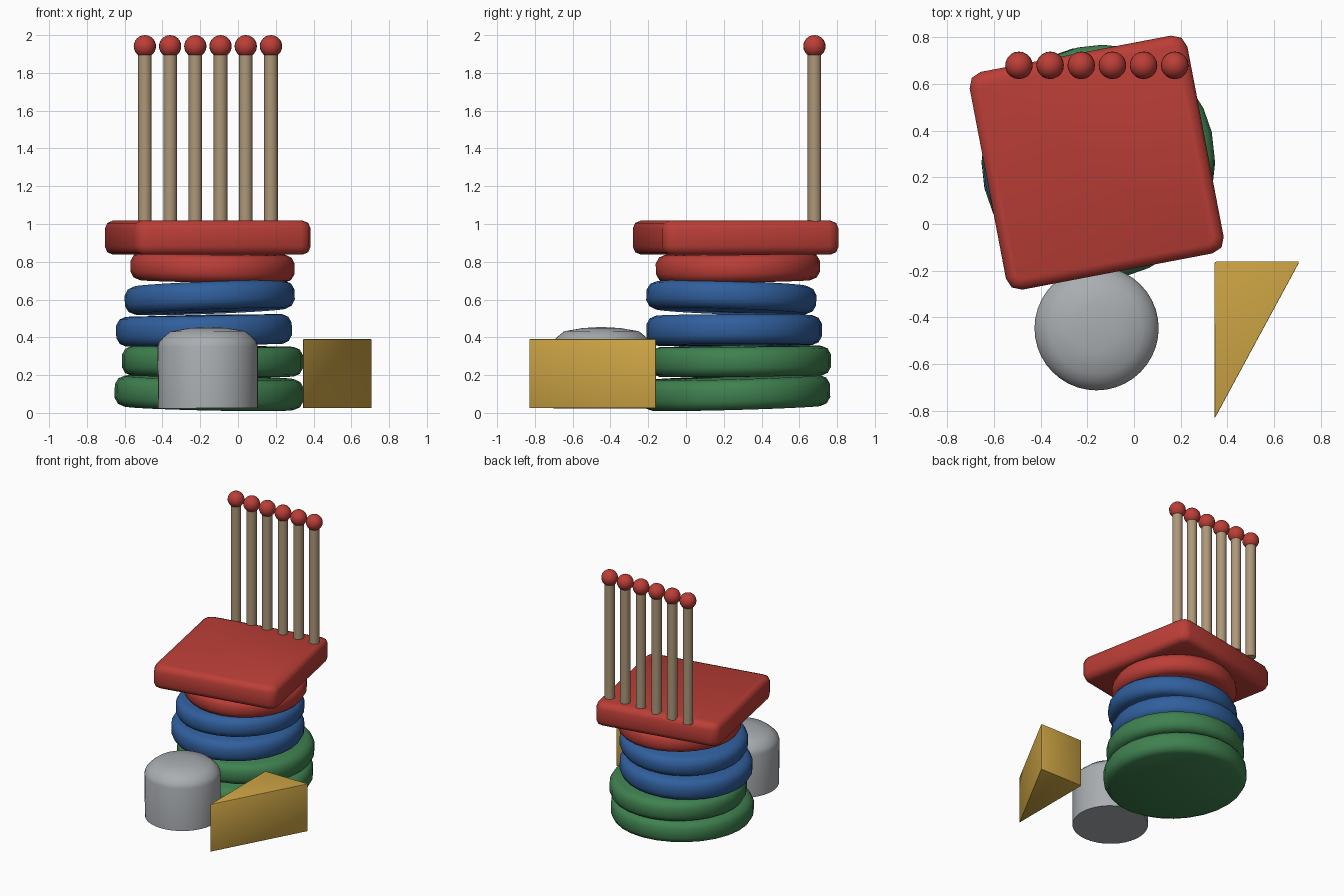
import bpy, bmesh, math
from mathutils import Matrix, Vector

if "Cube" in bpy.data.objects:
    bpy.data.objects.remove(bpy.data.objects["Cube"], do_unlink=True)


def material(name, rgb):
    m = bpy.data.materials.new(name)
    m.use_nodes = True
    m.diffuse_color = (*rgb, 1)
    m.node_tree.nodes["Principled BSDF"].inputs["Base Color"].default_value = (*rgb, 1)
    return m


RED = material("red paint", (0.50, 0.048, 0.038))
BLUE = material("blue fabric", (0.03, 0.115, 0.34))
GREEN = material("green fabric", (0.05, 0.22, 0.08))
WOOD = material("pale wood", (0.42, 0.31, 0.19))
GOLD = material("golden yellow", (0.62, 0.38, 0.06))
GREY = material("light grey", (0.40, 0.42, 0.44))


def finish(name, bm, mat, loc=(0, 0, 0), rot=(0, 0, 0), angle=40):
    """Turn a bmesh into a smooth-shaded object; rot is in degrees."""
    bmesh.ops.recalc_face_normals(bm, faces=bm.faces)
    mesh = bpy.data.meshes.new(name)
    bm.to_mesh(mesh)
    bm.free()
    mesh.materials.append(mat)
    mesh.shade_smooth()
    mesh.set_sharp_from_angle(angle=math.radians(angle))
    ob = bpy.data.objects.new(name, mesh)
    ob.location = loc
    ob.rotation_euler = [math.radians(a) for a in rot]
    bpy.context.collection.objects.link(ob)
    return ob


def lathe(profile, steps):
    """Spin (radius, z) points about the z axis."""
    bm = bmesh.new()
    verts = [bm.verts.new((r, 0, z)) for r, z in profile]
    edges = [bm.edges.new(pair) for pair in zip(verts, verts[1:])]
    bmesh.ops.spin(bm, geom=verts + edges, axis=(0, 0, 1), cent=(0, 0, 0),
                   angle=math.tau, steps=steps)
    bmesh.ops.remove_doubles(bm, verts=bm.verts, dist=0.0005)
    return bm


def prism(outline, z0, z1, corner, rim, corner_segs, rim_segs):
    """Extrude an outline, round its upright edges, then its rims."""
    bm = bmesh.new()
    face = bm.faces.new([bm.verts.new((x, y, z0)) for x, y in outline])
    top = bmesh.ops.extrude_face_region(bm, geom=[face])["geom"]
    lifted = [v for v in top if isinstance(v, bmesh.types.BMVert)]
    bmesh.ops.translate(bm, verts=lifted, vec=(0, 0, z1 - z0))
    bmesh.ops.recalc_face_normals(bm, faces=bm.faces)

    def is_upright(e):
        return abs(e.verts[0].co.z - e.verts[1].co.z) > 0.01

    for upright, size, segs in ((True, corner, corner_segs), (False, rim, rim_segs)):
        edges = [e for e in bm.edges if is_upright(e) == upright]
        bmesh.ops.bevel(bm, geom=edges, offset=size, segments=segs,
                        profile=0.5, affect='EDGES', clamp_overlap=True)
    return bm


# Stacked, slightly tilted round cushions
cushions = [
    ("lower_green_cushion", GREEN, 0.50, 0.17, (-0.153, 0.263, 0.106), (1.6, 1.2)),
    ("upper_green_cushion", GREEN, 0.48, 0.165, (-0.135, 0.288, 0.273), (0.5, 0.3)),
    ("lower_blue_cushion", BLUE, 0.465, 0.165, (-0.18, 0.255, 0.437), (0.2, -1.0)),
    ("upper_blue_cushion", BLUE, 0.45, 0.155, (-0.15, 0.24, 0.61), (-1.8, -2.2)),
    ("red_cushion", RED, 0.435, 0.155, (-0.135, 0.275, 0.77), (1.0, 1.0)),
]
for name, mat, r, t, loc, tilt in cushions:
    h = t / 2
    half = [(0, h), (r - 0.05, h - 0.004), (r - 0.018, h - 0.018), (r, h - 0.05)]
    profile = half + [(x, -z) for x, z in reversed(half)]
    finish(name, lathe(profile, 28), mat, loc, (*tilt, 0), 60)

# Square seat board, turned a little
s = 0.475
seat = prism([(-s, -s), (s, -s), (s, s), (-s, s)], -0.09, 0.09, 0.06, 0.042, 2, 2)
finish("seat", seat, RED, (-0.16, 0.263, 0.928), (0, 0, 10.8), 45)

# Back row of spindles with ball tips
for i in range(6):
    x = -0.493 + i * 0.1335
    rod = lathe([(0, 1.0), (0.036, 1.0), (0.036, 1.93), (0, 1.93)], 20)
    finish(f"back_spindle_{i + 1}", rod, WOOD, (x, 0.68, 0))
    ball = bmesh.new()
    bmesh.ops.create_uvsphere(ball, u_segments=20, v_segments=12, radius=0.059)
    finish(f"spindle_ball_{i + 1}", ball, RED, (x, 0.68, 1.941))

# Round-topped drum in front
drum = lathe([(0, 0.025), (0.264, 0.025), (0.266, 0.35), (0.257, 0.378), (0.235, 0.402),
              (0.198, 0.432), (0.10, 0.449), (0, 0.455)], 40)
finish("domed_drum", drum, GREY, (-0.158, -0.447, 0), (0, -0.4, 0), 50)

# Triangular wedge block
wedge = prism([(0.345, -0.835), (0.71, -0.16), (0.345, -0.16)], 0.025, 0.39,
              0.01, 0.014, 2, 2)
finish("wedge_block", wedge, GOLD, angle=50)
